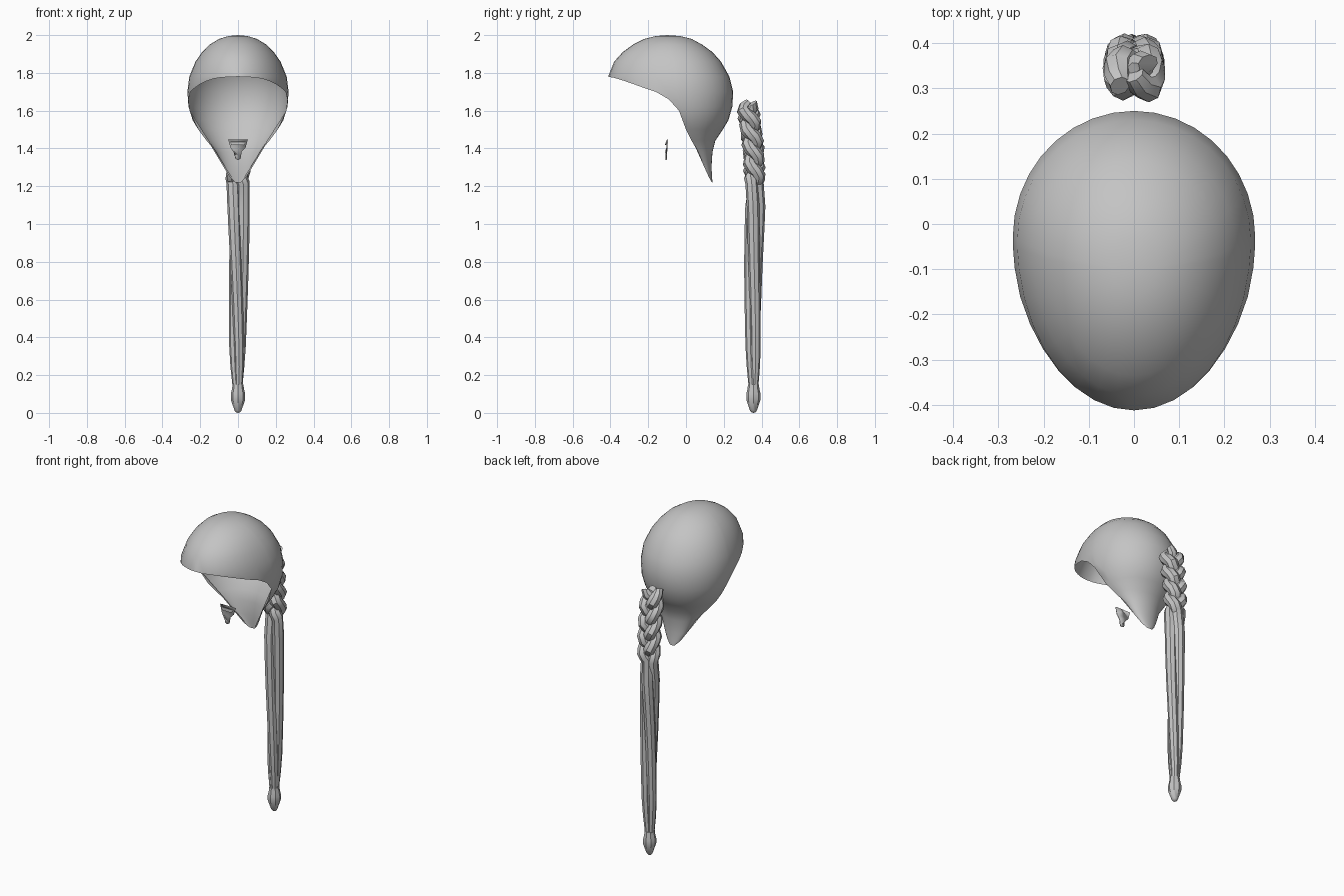
import bpy
import bmesh
from math import sin, cos, pi, radians
from mathutils import Vector

cube = bpy.data.objects.get("Cube")
if cube:
    bpy.data.objects.remove(cube, do_unlink=True)

GRAY = (0.55, 0.55, 0.55, 1)
hair_gray = bpy.data.materials.new("hair gray")
hair_gray.use_nodes = True
hair_gray.diffuse_color = GRAY
hair_gray.node_tree.nodes["Principled BSDF"].inputs["Base Color"].default_value = GRAY


def lerp_table(table, key):
    """Read a sorted list of (key, value) pairs with linear interpolation."""
    if key <= table[0][0]:
        return table[0][1]
    for (k0, v0), (k1, v1) in zip(table, table[1:]):
        if key <= k1:
            return v0 + (v1 - v0) * (key - k0) / (k1 - k0)
    return table[-1][1]


def shade(obj, angle):
    bpy.ops.object.select_all(action="DESELECT")
    obj.select_set(True)
    bpy.context.view_layer.objects.active = obj
    bpy.ops.object.shade_smooth_by_angle(angle=radians(angle))


def finish(name, bm, angle=50):
    mesh = bpy.data.meshes.new(name)
    bm.to_mesh(mesh)
    bm.free()
    obj = bpy.data.objects.new(name, mesh)
    bpy.context.collection.objects.link(obj)
    mesh.materials.append(hair_gray)
    shade(obj, angle)
    return obj


def skin_rows(bm, rows, closed=True):
    """Join rows of points, listed top to bottom, with quads."""
    rows = [[bm.verts.new(p) for p in row] for row in rows]
    count = len(rows[0])
    for upper, lower in zip(rows, rows[1:]):
        for i in range(count if closed else count - 1):
            j = (i + 1) % count
            bm.faces.new((upper[i], lower[i], lower[j], upper[j]))


# Scalp hair: oval slices, cut off along the hairline
# each slice: height, half width, front y, widest y, back y
slices = [
    (2.0, 0, -.1, -.1, -.1),
    (1.995, .05, -.16, -.095, -.03),
    (1.98, .1, -.22, -.085, .03),
    (1.95, .15, -.28, -.075, .085),
    (1.91, .19, -.335, -.065, .14),
    (1.86, .225, -.38, -.05, .185),
    (1.78, .258, -.412, -.035, .23),
    (1.7, .268, -.41, -.03, .25),
    (1.62, .262, -.4, -.02, .245),
    (1.55, .24, -.4, -.01, .225),
    (1.5, .21, -.4, 0, .195),
    (1.44, .165, -.4, .03, .155),
    (1.38, .115, -.4, .065, .14),
    (1.3, .075, -.4, .1, .135),
    (1.25, .045, -.4, .12, .138),
    (1.22, .015, -.4, .137, .14),
]
profiles = [sorted((s[0], s[i]) for s in slices) for i in range(1, 5)]
hairline = [(0, 1.78), (25, 1.775), (45, 1.75), (70, 1.7), (80, 1.66), (87, 1.6), (90, 1.22)]


def scalp_point(angle, height):
    side = min(angle, 360 - angle)
    z = max(height, lerp_table(hairline, side))
    width, front, middle, back = (lerp_table(p, z) for p in profiles)
    c = cos(radians(angle))
    depth = middle - front if c > 0 else back - middle
    return Vector((width * sin(radians(angle)), middle - depth * c, z))


half = list(range(0, 90, 10)) + [87] + list(range(90, 180, 10))
angles = half + [180] + [360 - a for a in reversed(half[1:])]
bm = bmesh.new()
skin_rows(bm, [[scalp_point(a, s[0]) for a in angles] for s in slices])
bmesh.ops.remove_doubles(bm, verts=bm.verts, dist=0.0008)
bmesh.ops.dissolve_degenerate(bm, edges=bm.edges, dist=0.0005)
finish("scalp_hair", bm, 60)

# Chin tuft: small forked sheet, bowed in depth
bm = bmesh.new()
right_edge = [(0, 1.418), (.03, 1.418), (.052, 1.447), (.04, 1.405), (.02, 1.385), (.013, 1.345), (0, 1.34)]
outline = right_edge + [(-x, z) for x, z in reversed(right_edge[1:-1])]
tuft = bm.faces.new([bm.verts.new((x, -.108 + 2.5 * x * x, z)) for x, z in reversed(outline)])
bmesh.ops.triangulate(bm, faces=[tuft])
tuft_obj = finish("chin_tuft", bm)
thick = tuft_obj.modifiers.new("thickness", "SOLIDIFY")
thick.thickness = 0.006

# Braid: three strands, tightly plaited above and hanging loosely below
centre_y = [(.14, .357), (.8, .358), (1.2, .365), (1.4, .357), (1.6, .33)]
spread = [(.14, .01), (.3, .02), (1.0, .029), (1.3, .032), (1.65, .036)]
strand_size = [(.14, .019), (.3, .026), (1.0, .033), (1.3, .035), (1.6, .035), (1.65, .02)]
LOOSE = 1.22


def strand_centre(z, phase):
    turn = phase + (z - LOOSE) * (2 * pi / .28 if z > LOOSE else 1.5)
    reach = lerp_table(spread, z)
    # plaited strands weave in a figure of eight; loose ones twist gently
    weave = min(1, max(0, (z - LOOSE + .05) / .1))
    depth = cos(turn) * (1 - weave) + sin(2 * turn) * weave
    return Vector((reach * sin(turn), lerp_table(centre_y, z) + .8 * reach * depth, z))


SIDES = 8
heights = [1.64 - i * .02 for i in range(22)] + [1.2 - i * .106 for i in range(1, 11)]
for number, name in enumerate(("first", "second", "third")):
    phase = number * 2 * pi / 3
    rows = []
    for z in heights:
        centre = strand_centre(z, phase)
        along = (strand_centre(z - .005, phase) - strand_centre(z + .005, phase)).normalized()
        across = along.cross(Vector((0, 1, 0))).normalized()
        outward = across.cross(along)
        size = lerp_table(strand_size, z)
        rows.append([centre + size * (cos(t) * across + sin(t) * outward)
                     for t in (2 * pi * i / SIDES for i in range(SIDES))])
    bm = bmesh.new()
    skin_rows(bm, rows)
    bmesh.ops.holes_fill(bm, edges=bm.edges, sides=SIDES)
    bmesh.ops.recalc_face_normals(bm, faces=bm.faces)
    finish(name + "_braid_strand", bm, 40)

# Tassel: turned tip below the braid
tip = [(.0, .15), (.029, .15), (.032, .125), (.038, .1), (.038, .07), (.018, .012), (.009, .002), (0, 0)]
bm = bmesh.new()
skin_rows(bm, [[(r * cos(t), .357 + r * sin(t), z)
                for t in (2 * pi * i / SIDES for i in range(SIDES))] for r, z in tip])
bmesh.ops.remove_doubles(bm, verts=bm.verts, dist=0.0005)
bmesh.ops.recalc_face_normals(bm, faces=bm.faces)
finish("braid_tassel", bm, 40)
